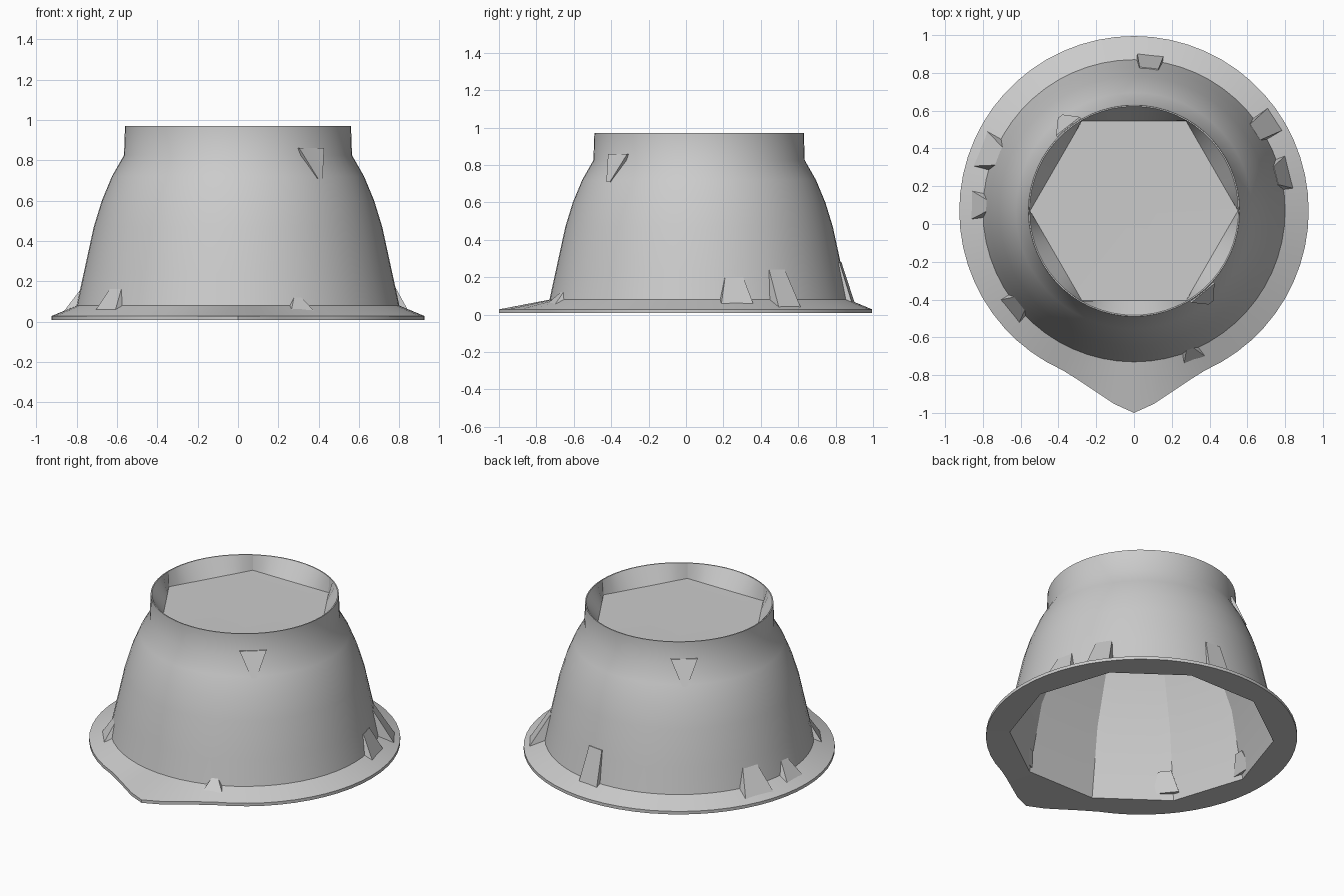
import bpy, bmesh, math

if "Cube" in bpy.data.objects:
    bpy.data.objects.remove(bpy.data.objects["Cube"])

CY = 0.07      # centre of the round body in y
SEG = 60


def poly_factor(a, n):
    """Radius factor turning a circle into an n-sided polygon."""
    if not n:
        return 1.0
    step = 2 * math.pi / n
    return math.cos(step / 2) / math.cos((a + 1e-6) % step - step / 2)


def spout(a, r):
    """Pull the flange edge out to a pointed tip at the front (-y)."""
    d = abs((a + math.pi / 2 + math.pi) % (2 * math.pi) - math.pi)
    if r < 0.9 or d > 0.4:
        return r
    p, q = (0.36, -0.852), (0.035, -1.07)
    s, c = math.sin(d), -math.cos(d)
    den = s * (q[1] - p[1]) - c * (q[0] - p[0])
    line = (p[0] * q[1] - p[1] * q[0]) / den
    return max(r, min(line, 1.07 / math.cos(d)))


def lathe(name, profile, smooth=None):
    """Revolve rows of (radius, z, polygon sides); radius 0 closes the end."""
    bm = bmesh.new()
    rings = []
    for r, z, n in profile:
        if r == 0:
            rings.append([bm.verts.new((0, CY, z))] * SEG)
            continue
        ring = []
        for i in range(SEG):
            a = 2 * math.pi * i / SEG
            rr = spout(a, r) * poly_factor(a, n)
            ring.append(bm.verts.new((rr * math.cos(a), CY + rr * math.sin(a), z)))
        rings.append(ring)
    for lo, hi in zip(rings, rings[1:]):
        for i in range(SEG):
            j = (i + 1) % SEG
            face = list(dict.fromkeys((lo[i], lo[j], hi[j], hi[i])))
            bm.faces.new(face)
    return finish(name, bm, smooth)


def finish(name, bm, smooth=None):
    bmesh.ops.recalc_face_normals(bm, faces=bm.faces)
    me = bpy.data.meshes.new(name)
    bm.to_mesh(me)
    bm.free()
    ob = bpy.data.objects.new(name, me)
    bpy.context.collection.objects.link(ob)
    if smooth:
        bpy.ops.object.select_all(action='DESELECT')
        ob.select_set(True)
        bpy.context.view_layer.objects.active = ob
        bpy.ops.object.shade_smooth_by_angle(angle=math.radians(smooth))
    return ob


def wedge(name, deg, w_top, top, w_base, base):
    """Facet patch leaning on the wall: top and base are (radius, z)."""
    bm = bmesh.new()
    a = math.radians(deg)

    def pt(r, t, z):
        return bm.verts.new((r * math.cos(a) - t * math.sin(a),
                             CY + r * math.sin(a) + t * math.cos(a), z))
    for r, w, z in ((top[0], w_top, top[1]), (base[0], w_base, base[1]),
                    (top[0] - 0.05, w_top, top[1]), (min(top[0], base[0]) - 0.02, w_base, base[1])):
        pt(r, -w / 2, z)
        pt(r, w / 2, z)
    bmesh.ops.convex_hull(bm, input=bm.verts)
    return finish(name, bm)


# Hollow body: coarse inside, flared flange, curved wall, rim, sunken top
lathe("hollow_body", [
    (0, 0.82, 0), (0.53, 0.82, 10), (0.70, 0.45, 10), (0.785, 0.01, 10),
    (0.925, 0.008, 0), (0.925, 0.028, 0), (0.80, 0.08, 0),
    (0.765, 0.24, 0), (0.715, 0.47, 0), (0.675, 0.60, 0),
    (0.625, 0.72, 0), (0.565, 0.825, 0), (0.56, 0.97, 0),
    (0.553, 0.97, 0), (0.55, 0.87, 6), (0, 0.865, 0)], smooth=28)

# Angular patches around the foot of the wall
for k, (deg, wt, top, wb, base) in enumerate([
        (158, 0.10, (0.77, 0.20), 0.20, (0.88, 0.04)),
        (178, 0.06, (0.78, 0.16), 0.16, (0.87, 0.04)),
        (14, 0.10, (0.775, 0.20), 0.18, (0.85, 0.05)),
        (33, 0.10, (0.765, 0.24), 0.14, (0.89, 0.04)),
        (84, 0.10, (0.76, 0.28), 0.14, (0.83, 0.06)),
        (219, 0.08, (0.77, 0.18), 0.16, (0.85, 0.05)),
        (292, 0.04, (0.79, 0.12), 0.14, (0.87, 0.04))]):
    wedge(f"foot_patch_{k + 1}", deg, wt, top, wb, base)

# Small drips hanging from the rim
for k, deg in enumerate((310, 128)):
    wedge(f"rim_patch_{k + 1}", deg, 0.16, (0.568, 0.86), 0.03, (0.635, 0.71))
